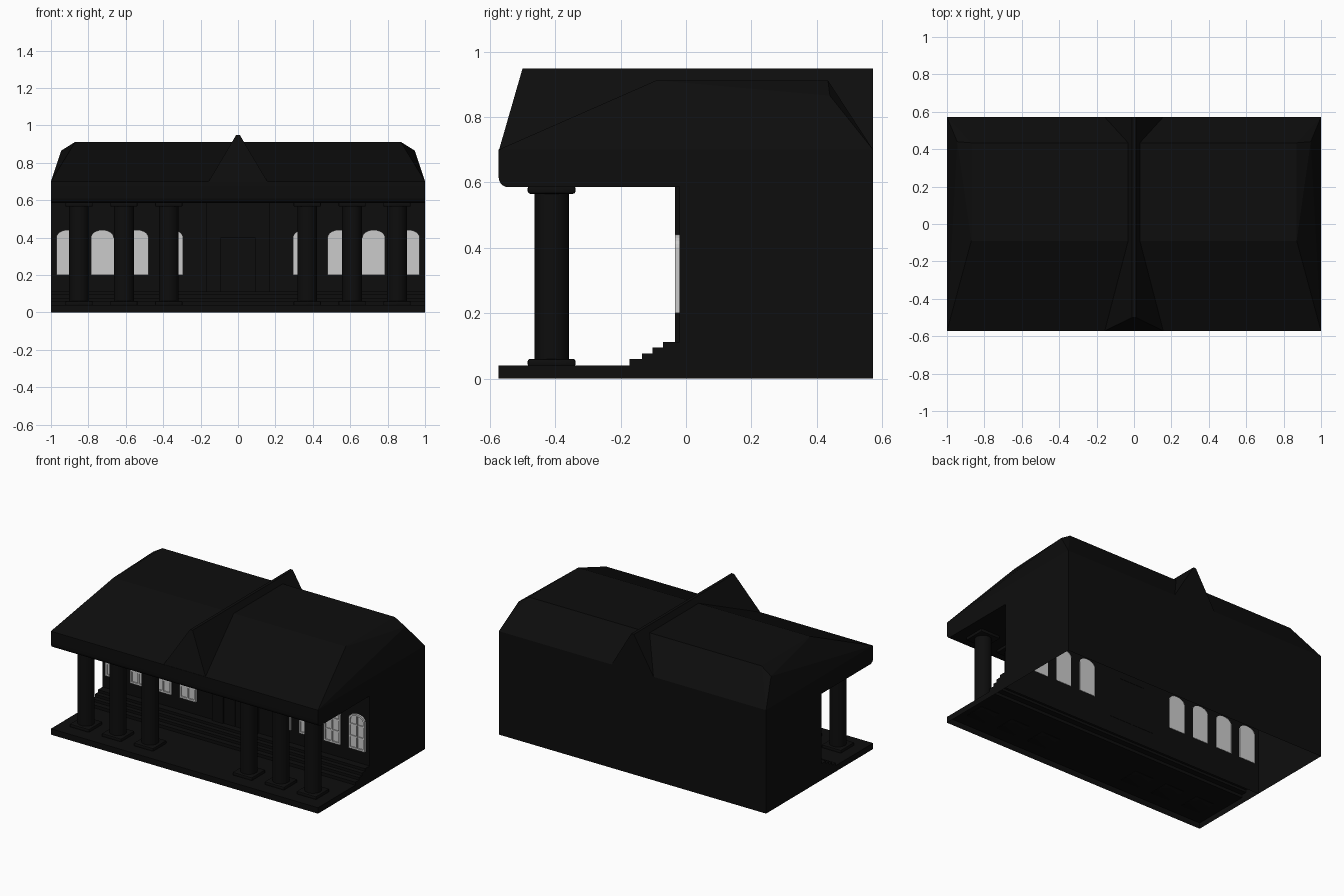
import bpy, bmesh, math
from mathutils import Vector

if "Cube" in bpy.data.objects:
    bpy.data.objects.remove(bpy.data.objects["Cube"])

dark = bpy.data.materials.new("dark_stone")
dark.diffuse_color = (0.004, 0.004, 0.004, 1)
dark.use_nodes = True
dark.node_tree.nodes["Principled BSDF"].inputs["Base Color"].default_value = dark.diffuse_color


def finish(bm, name, mat=dark, smooth=False):
    bmesh.ops.recalc_face_normals(bm, faces=bm.faces)
    me = bpy.data.meshes.new(name)
    bm.to_mesh(me)
    bm.free()
    ob = bpy.data.objects.new(name, me)
    bpy.context.collection.objects.link(ob)
    if mat:
        me.materials.append(mat)
    if smooth:
        bpy.context.view_layer.objects.active = ob
        ob.select_set(True)
        bpy.ops.object.shade_smooth_by_angle(angle=math.radians(35))
        ob.select_set(False)
    return ob


def add_box(bm, x0, x1, y0, y1, z0, z1, bevel=0):
    r = bmesh.ops.create_cube(bm, size=1)
    for v in r["verts"]:
        v.co = Vector(((x0 + x1) / 2 + v.co.x * (x1 - x0),
                       (y0 + y1) / 2 + v.co.y * (y1 - y0),
                       (z0 + z1) / 2 + v.co.z * (z1 - z0)))
    if bevel:
        edges = list({e for v in r["verts"] for e in v.link_edges})
        bmesh.ops.bevel(bm, geom=edges, offset=bevel, segments=2,
                        profile=0.5, affect='EDGES')


def add_prism(bm, pts, vec):
    face = bm.faces.new([bm.verts.new(p) for p in pts])
    r = bmesh.ops.extrude_face_region(bm, geom=[face], use_keep_orig=True)
    verts = [g for g in r["geom"] if isinstance(g, bmesh.types.BMVert)]
    bmesh.ops.translate(bm, vec=vec, verts=verts)


def open_at(bm, heights):
    # remove horizontal faces at the given heights
    gone = [f for f in bm.faces
            if any(all(abs(v.co.z - h) < 1e-4 for v in f.verts) for h in heights)]
    bmesh.ops.delete(bm, geom=gone, context='FACES')


# Building shell with the overhanging, round-edged eave over the porch
profile = [(-0.02, 0), (-0.02, 0.585)]
for i in range(6):
    a = math.radians(90 * i / 5)
    profile.append((-0.543 - 0.03 * math.sin(a), 0.615 - 0.03 * math.cos(a)))
profile += [(-0.573, 0.70), (0.572, 0.70), (0.572, 0)]
bm = bmesh.new()
add_prism(bm, [(-1, y, z) for y, z in profile], (2, 0, 0))
open_at(bm, [0, 0.70])
finish(bm, "walls_and_eave", smooth=True)

# Porch floor with steps up to the wall
steps = [(-0.573, 0), (-0.573, 0.04), (-0.173, 0.04), (-0.173, 0.06),
         (-0.135, 0.06), (-0.135, 0.077), (-0.103, 0.077), (-0.103, 0.095),
         (-0.07, 0.095), (-0.07, 0.112), (-0.02, 0.112), (-0.02, 0)]
bm = bmesh.new()
add_prism(bm, [(-1, y, z) for y, z in steps], (2, 0, 0))
open_at(bm, [0])
finish(bm, "porch_steps")

# Main hipped roof with a flat top
bm = bmesh.new()
for s in (-1, 1):
    for p in [(1, -0.573, 0.70), (1, 0.572, 0.70), (0.87, -0.09, 0.912),
              (0.87, 0.434, 0.912), (0.945, 0.44, 0.865)]:
        bm.verts.new((s * p[0], p[1], p[2]))
bmesh.ops.convex_hull(bm, input=bm.verts)
open_at(bm, [0.70])
finish(bm, "main_roof")

# Central cross gable, leaning back at the front
bm = bmesh.new()
for s in (-1, 1):
    for p in [(0.16, -0.573, 0.695), (0.16, 0.572, 0.695),
              (0.01, -0.50, 0.948), (0.01, 0.572, 0.948)]:
        bm.verts.new((s * p[0], p[1], p[2]))
bmesh.ops.convex_hull(bm, input=bm.verts)
open_at(bm, [0.695])
finish(bm, "cross_gable")

# Columns with square bases and capitals
CY = -0.411
for side in (-1, 1):
    for n, cx in enumerate((0.37, 0.61, 0.85)):
        x = side * cx
        bm = bmesh.new()
        r = bmesh.ops.create_cone(bm, cap_ends=True, segments=24, radius1=0.053,
                                  radius2=0.053, depth=0.545)
        bmesh.ops.translate(bm, vec=(x, CY, 0.3125), verts=r["verts"])
        for z0, z1 in ((0.036, 0.06), (0.565, 0.59)):
            add_box(bm, x - 0.073, x + 0.073, CY - 0.073, CY + 0.073, z0, z1, 0.007)
        finish(bm, f"column_{'left' if side < 0 else 'right'}_{n + 1}", smooth=True)


# Arched windows: frame ring, recessed pane and glazing bars
def arch(cx, half, z0, spring, top, y):
    pts = [(cx - half, y, z0)]
    for i in range(13):
        a = math.pi * (1 - i / 12)
        pts.append((cx + half * math.cos(a), y, spring + (top - spring) * math.sin(a)))
    return pts + [(cx + half, y, z0)]


def window(cx, name):
    bm = bmesh.new()
    add_prism(bm, arch(cx, 0.058, 0.202, 0.40, 0.438, -0.025), (0, 0.007, 0))
    loops = [[bm.verts.new(p) for p in pts] for pts in (
        arch(cx, 0.061, 0.20, 0.40, 0.441, -0.018),
        arch(cx, 0.061, 0.20, 0.40, 0.441, -0.033),
        arch(cx, 0.049, 0.212, 0.395, 0.429, -0.033),
        arch(cx, 0.049, 0.212, 0.395, 0.429, -0.025))]
    n = len(loops[0])
    for a, b in zip(loops, loops[1:]):
        for i in range(n):
            j = (i + 1) % n
            bm.faces.new((a[i], a[j], b[j], b[i]))
    add_box(bm, cx - 0.005, cx + 0.005, -0.032, -0.024, 0.205, 0.425)
    for z in (0.285, 0.365):
        add_box(bm, cx - 0.052, cx + 0.052, -0.031, -0.024, z - 0.005, z + 0.005)
    finish(bm, name, mat=None)


for side in (-1, 1):
    for n in range(4):
        window(side * (0.355 + 0.185 * n),
               f"window_{'left' if side < 0 else 'right'}_{n + 1}")

# Central doorway: pilasters, lintel panel and double door
bm = bmesh.new()
for s in (-1, 1):
    x0, x1 = sorted((s * 0.09, s * 0.17))
    add_box(bm, x0, x1, -0.034, -0.018, 0.112, 0.585)
add_box(bm, -0.09, 0.09, -0.034, -0.018, 0.40, 0.585)
finish(bm, "door_surround")
bm = bmesh.new()
for s in (-1, 1):
    x0, x1 = sorted((s * 0.003, s * 0.088))
    add_box(bm, x0, x1, -0.026, -0.018, 0.112, 0.398)
finish(bm, "double_door")
